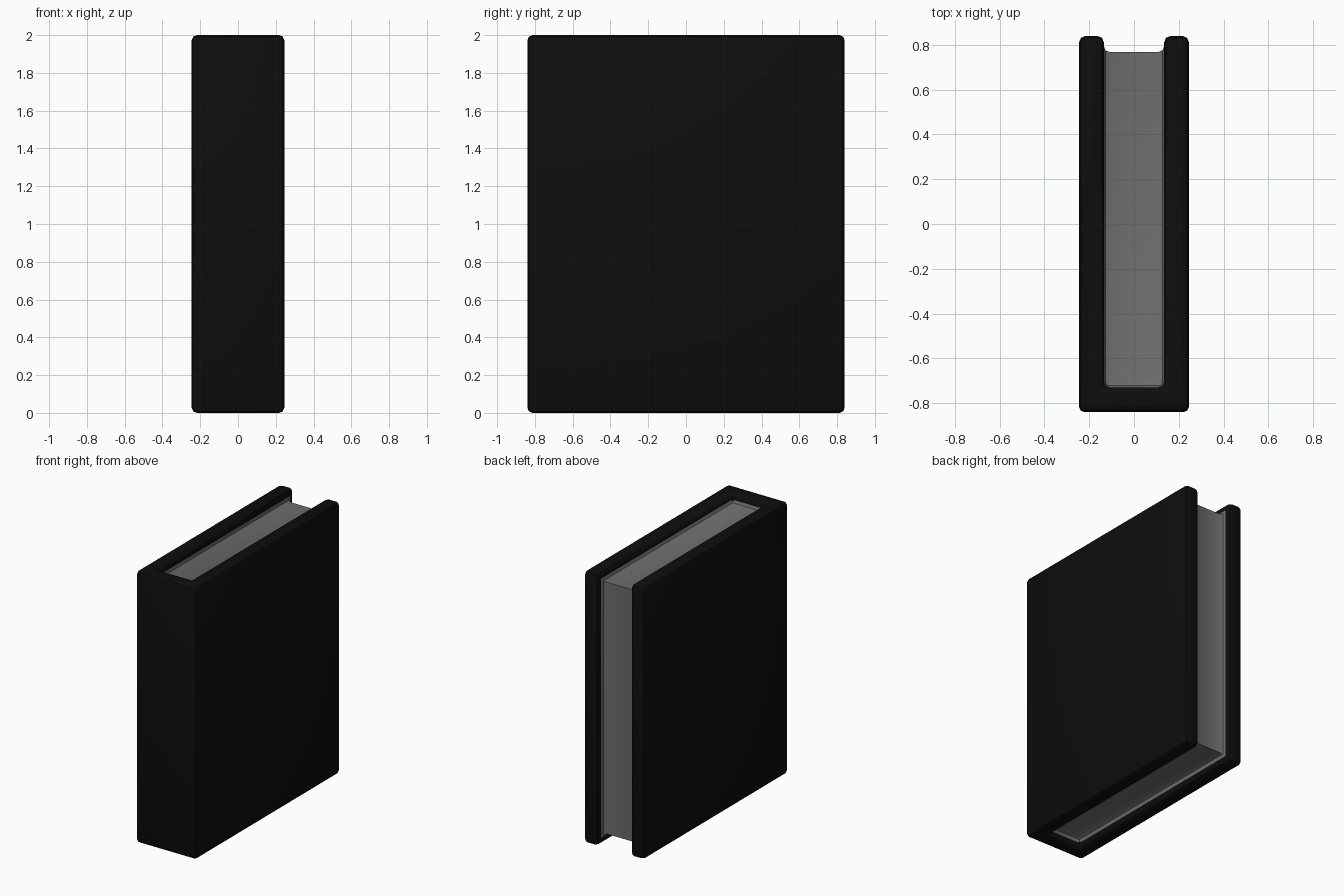
import bpy, bmesh, math
from mathutils import Vector

cube = bpy.data.objects.get("Cube")
if cube:
    bpy.data.objects.remove(cube)

# Breakpoints of the book along each axis
XS = (-0.245, -0.135, 0.135, 0.245)   # board, pages, board
YS = (-0.84, -0.73, 0.768, 0.84)      # spine, pages, overhang
ZS = (0, 0.075, 1.925, 2)             # overhang, pages, overhang
AXES = (XS, YS, ZS)
ROUND, SPINE_ROUND = 0.036, 0.022


def make_material(name, value):
    mat = bpy.data.materials.new(name)
    mat.use_nodes = True
    color = (value, value, value, 1)
    mat.diffuse_color = color
    mat.node_tree.nodes["Principled BSDF"].inputs["Base Color"].default_value = color
    return mat


def is_solid(cell):
    """Boards and spine are full height; the page block is recessed."""
    if any(c < 0 or c > 2 for c in cell):
        return False
    x, y, z = cell
    return x != 1 or y == 0 or (y == 1 and z == 1)


def blocky_book():
    """Closed shell around all solid cells."""
    bm = bmesh.new()
    for n in range(27):
        cell = (n % 3, n // 3 % 3, n // 9)
        if not is_solid(cell):
            continue
        for axis in range(3):
            for side in (0, 1):
                other = list(cell)
                other[axis] += 2 * side - 1
                if is_solid(other):
                    continue
                u, v = (axis + 1) % 3, (axis + 2) % 3
                loop = [(0, 0), (1, 0), (1, 1), (0, 1)]
                verts = []
                for du, dv in (loop if side else loop[::-1]):
                    co = Vector()
                    co[axis] = AXES[axis][cell[axis] + side]
                    co[u] = AXES[u][cell[u] + du]
                    co[v] = AXES[v][cell[v] + dv]
                    verts.append(bm.verts.new(co))
                bm.faces.new(verts)
    bmesh.ops.remove_doubles(bm, verts=bm.verts, dist=0.001)
    bmesh.ops.dissolve_limit(bm, angle_limit=0.02, verts=bm.verts, edges=bm.edges)
    return bm


def sharp_edges(bm):
    return [e for e in bm.edges if e.calc_face_angle(0) > math.radians(60)]


def round_edges(bm, edges, offset):
    bmesh.ops.bevel(bm, geom=edges, offset=offset, offset_type='OFFSET', segments=2,
                    profile=0.5, affect='EDGES', clamp_overlap=True)


def is_page(face):
    c = face.calc_center_median()
    return abs(c.x) < XS[2] - 0.001 and c.y > YS[1] + 0.001 and 0.04 < c.z < 1.96


book = blocky_book()

# Tight rounding on the upright edges of the spine, inside and out
round_edges(book, [e for e in sharp_edges(book)
                   if all(v.co.y < YS[1] + 0.01 for v in e.verts)
                   and abs(e.verts[0].co.z - e.verts[1].co.z) > 1], SPINE_ROUND)

# Wider rounding elsewhere, leaving the page block's own corners crisp
round_edges(book, [e for e in sharp_edges(book)
                   if not all(abs(v.co.y - YS[2]) < 0.001 and 0.05 < v.co.z < 1.95
                              for v in e.verts)
                   or abs(e.verts[0].co.x - e.verts[1].co.x) < 0.1], ROUND)

# Split the shell into cover and pages
for name, mat, wants_page in (("cover", make_material("black cover", 0.004), False),
                              ("pages", make_material("grey paper", 0.15), True)):
    bm = book.copy()
    bmesh.ops.delete(bm, geom=[f for f in bm.faces if is_page(f) != wants_page],
                     context='FACES')
    mesh = bpy.data.meshes.new(name)
    bm.to_mesh(mesh)
    bm.free()
    mesh.materials.append(mat)
    obj = bpy.data.objects.new(name, mesh)
    bpy.context.collection.objects.link(obj)
    bpy.ops.object.select_all(action='DESELECT')
    obj.select_set(True)
    bpy.context.view_layer.objects.active = obj
    bpy.ops.object.shade_smooth_by_angle(angle=math.radians(40))
book.free()
